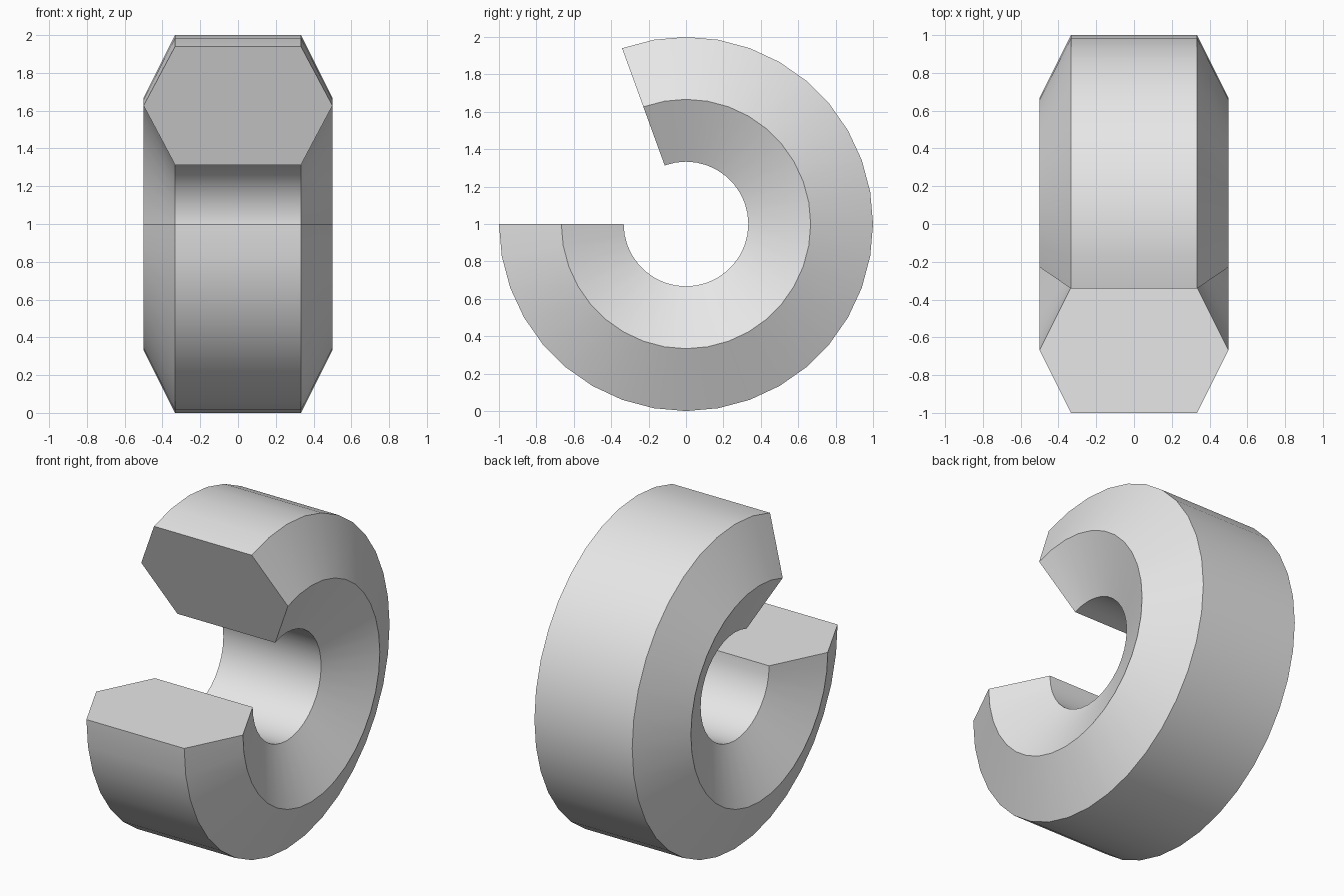
import bpy, bmesh, math
from mathutils import Vector

if "Cube" in bpy.data.objects:
    bpy.data.objects.remove(bpy.data.objects["Cube"], do_unlink=True)

# Plain grey material
grey = bpy.data.materials.new("light_grey")
grey.use_nodes = True
colour = (0.8, 0.8, 0.8, 1)
grey.diffuse_color = colour
grey.node_tree.nodes["Principled BSDF"].inputs["Base Color"].default_value = colour

# Hexagonal section as (x, radius), placed on the front horizontal end
T = 1 / 3
section = [(-T, 1), (T, 1), (0.5, 2 * T), (T, T), (-T, T), (-0.5, 2 * T)]
bm = bmesh.new()
start = [bm.verts.new((x, -r, 1)) for x, r in section]
edges = [bm.edges.new((start[i - 1], start[i])) for i in range(len(start))]

# Sweep the section under, behind and over the centre, leaving a gap in front
swept = bmesh.ops.spin(bm, geom=start + edges, cent=Vector((0, 0, 1)), axis=(1, 0, 0),
                       angle=math.radians(290), steps=29, use_duplicate=False)

# Flat end caps
bmesh.ops.contextual_create(bm, geom=edges)
bmesh.ops.contextual_create(
    bm, geom=[e for e in swept["geom_last"] if isinstance(e, bmesh.types.BMEdge)])
bmesh.ops.recalc_face_normals(bm, faces=bm.faces[:])

mesh = bpy.data.meshes.new("open_ring")
bm.to_mesh(mesh)
bm.free()
mesh.materials.append(grey)
ring = bpy.data.objects.new("open_ring", mesh)
bpy.context.collection.objects.link(ring)

# Smooth round surfaces with crisp section corners
bpy.ops.object.select_all(action="DESELECT")
ring.select_set(True)
bpy.context.view_layer.objects.active = ring
bpy.ops.object.shade_smooth_by_angle(angle=math.radians(30))
